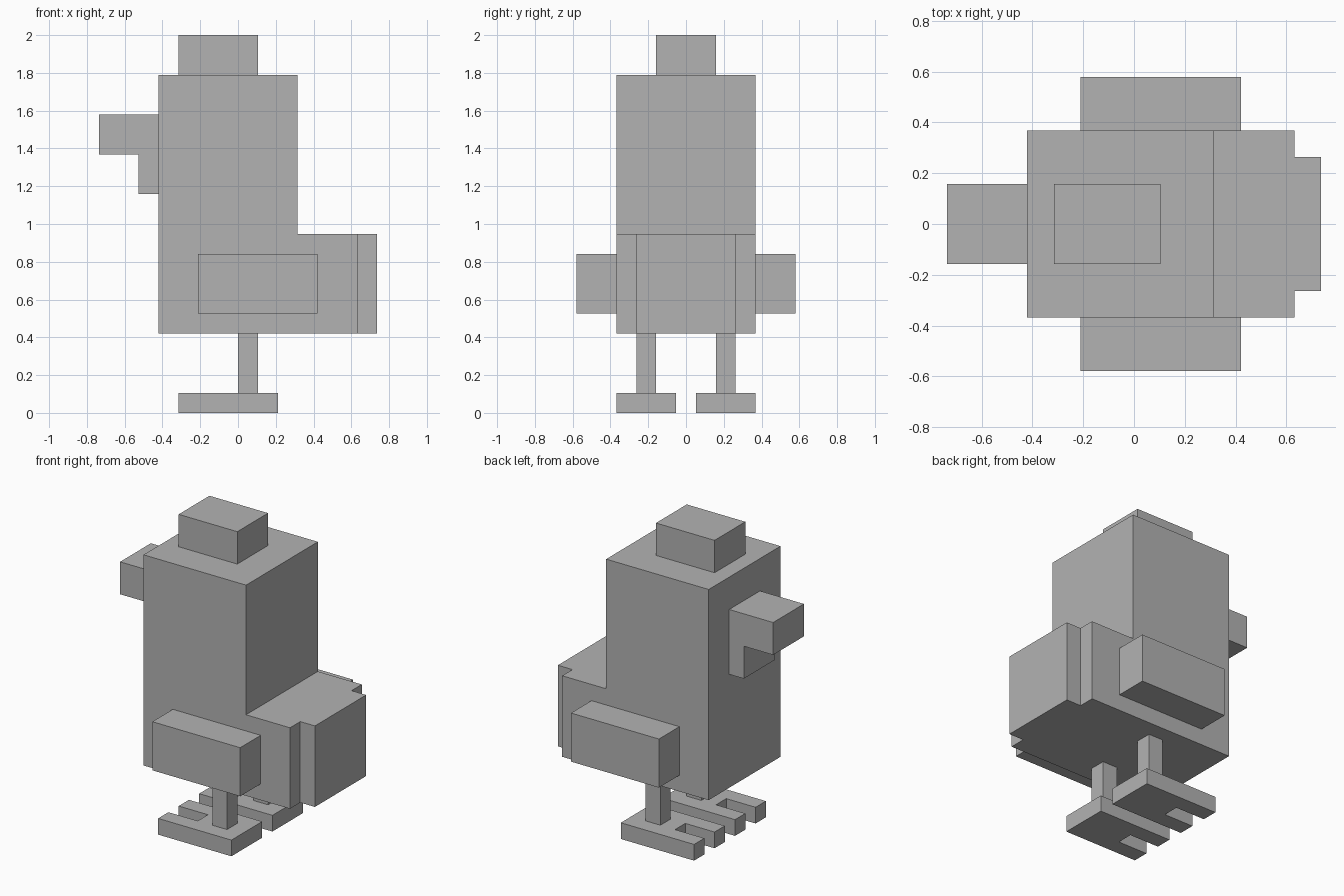
import bpy
import bmesh
from mathutils import Vector

U = 2 / 19  # one block unit; the bird is 19 blocks tall

cube = bpy.data.objects.get("Cube")
if cube:
    bpy.data.objects.remove(cube, do_unlink=True)

grey = bpy.data.materials.new("plain grey")
grey.use_nodes = True
color = (0.45, 0.45, 0.45, 1)
grey.diffuse_color = color
grey.node_tree.nodes["Principled BSDF"].inputs["Base Color"].default_value = color


def prism(name, outline, direction):
    """Extrude a flat outline, given in block units, along a direction."""
    bm = bmesh.new()
    base = bm.faces.new([bm.verts.new(Vector(p) * U) for p in outline])
    top = bmesh.ops.extrude_face_region(bm, geom=[base], use_keep_orig=True)
    moved = [v for v in top["geom"] if isinstance(v, bmesh.types.BMVert)]
    bmesh.ops.translate(bm, verts=moved, vec=Vector(direction) * U)
    bmesh.ops.recalc_face_normals(bm, faces=bm.faces)
    mesh = bpy.data.meshes.new(name)
    bm.to_mesh(mesh)
    bm.free()
    mesh.materials.append(grey)
    obj = bpy.data.objects.new(name, mesh)
    bpy.context.collection.objects.link(obj)
    return obj


def side_profile(name, points, half_width):
    """Extrude an x-z profile evenly to both sides of the middle."""
    return prism(name, [(x, -half_width, z) for x, z in points],
                 (0, 2 * half_width, 0))


def rect(a, b, c, d):
    return [(a, c), (b, c), (b, d), (a, d)]


# Body with low rump, tail, beak with wattle, and comb
side_profile("body", [(-4, 4), (6, 4), (6, 9), (3, 9), (3, 17), (-4, 17)], 3.5)
side_profile("tail", rect(6, 7, 4, 9), 2.5)
side_profile("beak_and_wattle",
             [(-4, 11), (-4, 15), (-7, 15), (-7, 13), (-5, 13), (-5, 11)], 1.5)
side_profile("comb", rect(-3, 1, 17, 19), 1.5)

# Wings, legs and two-toed feet; the bird looks along -x, so its left is -y
for side, s in (("left", -1), ("right", 1)):
    prism(side + "_wing", [(x, 3.5 * s, z) for x, z in rect(-2, 4, 5, 8)],
          (0, 2 * s, 0))
    prism(side + "_leg", [(x, y * s, 1) for x, y in rect(0, 1, 1.5, 2.5)],
          (0, 0, 3))
    foot = [(2, 0.5), (2, 3.5), (-3, 3.5), (-3, 2.5),
            (-1, 2.5), (-1, 1.5), (-3, 1.5), (-3, 0.5)]
    prism(side + "_foot", [(x, y * s, 0) for x, y in foot], (0, 0, 1))
